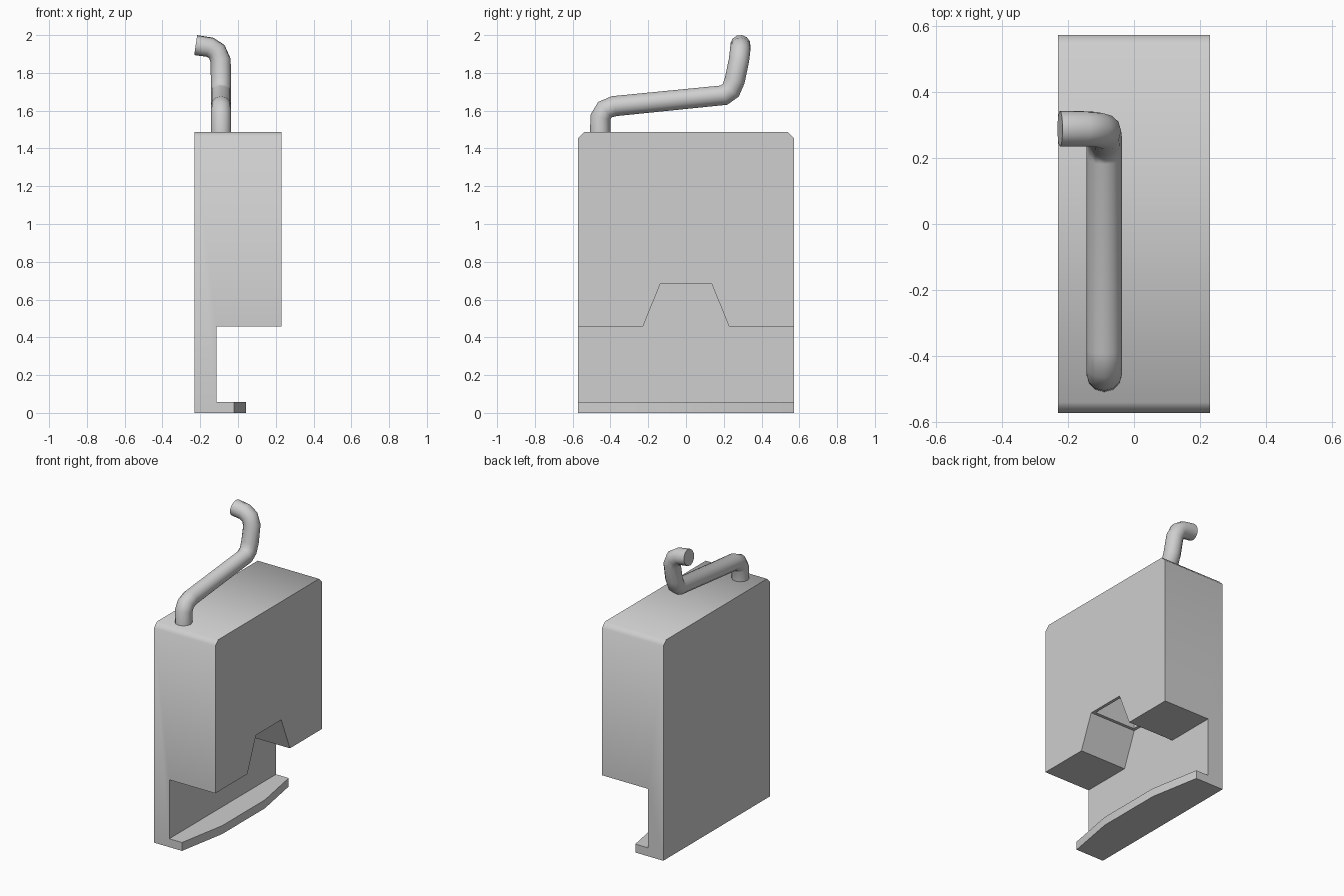
import bpy
import bmesh
import math
from mathutils import Vector

cube = bpy.data.objects.get("Cube")
if cube:
    bpy.data.objects.remove(cube, do_unlink=True)

grey = bpy.data.materials.new("light grey")
grey.use_nodes = True
colour = (0.62, 0.62, 0.62, 1)
grey.diffuse_color = colour
grey.node_tree.nodes["Principled BSDF"].inputs["Base Color"].default_value = colour


def prism(name, corners, offset):
    """Extrude a flat outline along an offset into a closed solid."""
    mesh = bpy.data.meshes.new(name)
    bm = bmesh.new()
    face = bm.faces.new([bm.verts.new(c) for c in corners])
    grown = bmesh.ops.extrude_face_region(bm, geom=[face])["geom"]
    moved = [g for g in grown if isinstance(g, bmesh.types.BMVert)]
    bmesh.ops.translate(bm, verts=moved, vec=Vector(offset))
    bmesh.ops.recalc_face_normals(bm, faces=bm.faces)
    bm.to_mesh(mesh)
    bm.free()
    mesh.materials.append(grey)
    obj = bpy.data.objects.new(name, mesh)
    bpy.context.collection.objects.link(obj)
    return obj


def mirrored(half):
    """Complete a (y, other) outline symmetric about y = 0."""
    return half + [(-y, v) for y, v in reversed(half)]


def side_prism(name, half, x0, x1):
    return prism(name, [(x0, y, z) for y, z in mirrored(half)], (x1 - x0, 0, 0))


def activate(obj):
    bpy.ops.object.select_all(action="DESELECT")
    obj.select_set(True)
    bpy.context.view_layer.objects.active = obj


def smooth(obj):
    activate(obj)
    bpy.ops.object.shade_smooth_by_angle(angle=math.radians(50))


BACK, FRONT, STEP, HALF = -0.23, 0.23, -0.115, 0.572

# Main block with chamfered top ends
body = side_prism("body", [(HALF, 0), (HALF, 1.455), (0.54, 1.487)], BACK, FRONT)

# Undercut with the trapezoid notch, and the pocket above the notch
undercut = side_prism("undercut_cutter",
                      [(1, -0.1), (1, 0.457), (0.228, 0.457), (0.135, 0.685)],
                      STEP, 0.5)
pocket = side_prism("pocket_cutter", [(0.115, 0.6), (0.115, 1.0)], -0.095, 0.21)
for cutter in (undercut, pocket):
    cutter.hide_render = True
    cut = body.modifiers.new("cut", "BOOLEAN")
    cut.operation = "DIFFERENCE"
    cut.solver = "EXACT"
    cut.object = cutter
    activate(body)
    bpy.ops.object.modifier_apply(modifier=cut.name)
    bpy.data.objects.remove(cutter, do_unlink=True)
smooth(body)

# Bottom ledge with a faceted bowed edge
outline = mirrored([(HALF, STEP), (HALF, -0.02), (0.23, 0.042)])
ledge = prism("bottom_ledge", [(x, y, 0) for y, x in outline], (0, 0, 0.057))
smooth(ledge)

# Bent tube rising from the top
path = [(-0.09, -0.455, 1.47), (-0.09, -0.453, 1.565), (-0.09, -0.43, 1.605),
        (-0.09, -0.38, 1.624), (-0.09, 0.2, 1.682), (-0.09, 0.237, 1.708),
        (-0.09, 0.258, 1.76), (-0.092, 0.28, 1.865), (-0.112, 0.286, 1.913),
        (-0.15, 0.288, 1.936), (-0.224, 0.288, 1.947)]
curve = bpy.data.curves.new("tube", "CURVE")
curve.dimensions = "3D"
curve.bevel_depth = 0.054
curve.bevel_resolution = 4
curve.use_fill_caps = True
spline = curve.splines.new("POLY")
spline.points.add(len(path) - 1)
for point, co in zip(spline.points, path):
    point.co = (*co, 1)
curve.materials.append(grey)
tube = bpy.data.objects.new("bent_tube", curve)
bpy.context.collection.objects.link(tube)
activate(tube)
bpy.ops.object.convert(target="MESH")
smooth(bpy.context.view_layer.objects.active)
